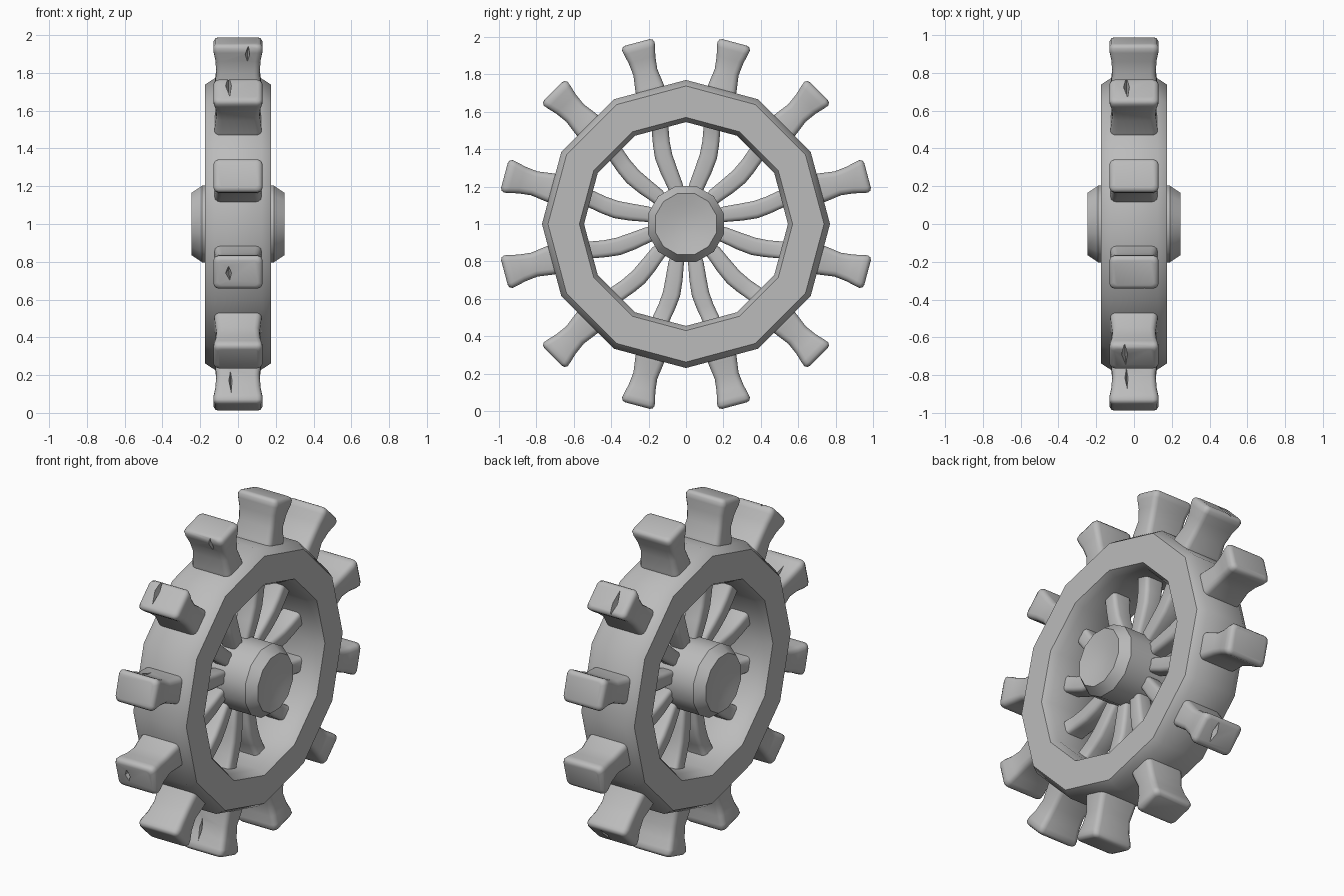
import bpy, bmesh, math
from mathutils import Vector

cube = bpy.data.objects.get("Cube")
if cube:
    bpy.data.objects.remove(cube, do_unlink=True)

grey = bpy.data.materials.new("light grey")
grey.use_nodes = True
grey.diffuse_color = (0.5, 0.5, 0.5, 1)
bsdf = next(n for n in grey.node_tree.nodes if n.type == 'BSDF_PRINCIPLED')
bsdf.inputs["Base Color"].default_value = (0.5, 0.5, 0.5, 1)
CENTRE = Vector((0, 0, 1))


def finish(bm, name):
    bmesh.ops.recalc_face_normals(bm, faces=bm.faces[:])
    me = bpy.data.meshes.new(name)
    bm.to_mesh(me)
    bm.free()
    ob = bpy.data.objects.new(name, me)
    bpy.context.collection.objects.link(ob)
    me.materials.append(grey)
    return ob


def activate(ob):
    bpy.ops.object.select_all(action='DESELECT')
    ob.select_set(True)
    bpy.context.view_layer.objects.active = ob


def smooth(ob, degrees):
    activate(ob)
    bpy.ops.object.shade_smooth_by_angle(angle=math.radians(degrees))


def revolve(name, profile, start, closed):
    """Spin (x, radius) points in 12 steps around the wheel axis."""
    bm = bmesh.new()
    a = math.radians(start)
    vs = [bm.verts.new((x, r * math.cos(a), 1 + r * math.sin(a))) for x, r in profile]
    pairs = list(zip(vs, vs[1:])) + ([(vs[-1], vs[0])] if closed else [])
    es = [bm.edges.new(p) for p in pairs]
    bmesh.ops.spin(bm, geom=vs + es, cent=CENTRE, axis=(1, 0, 0),
                   angle=math.tau, steps=12)
    bmesh.ops.remove_doubles(bm, verts=bm.verts[:], dist=1e-4)
    ob = finish(bm, name)
    smooth(ob, 33)
    return ob


def place(a, x, r, t):
    """Spoke coordinates (across, outward, sideways) to world."""
    return (x, r * math.cos(a) - t * math.sin(a), 1 + r * math.sin(a) + t * math.cos(a))


def rounded_section(w, h, k):
    """Rounded rectangle, half sizes w and h, corner radius k."""
    pts = []
    for i, (sx, sy) in enumerate(((1, 1), (-1, 1), (-1, -1), (1, -1))):
        for j in range(4):
            b = math.radians(90 * i + 30 * j)
            pts.append((sx * (w - k) + k * math.cos(b), sy * (h - k) + k * math.sin(b)))
    return pts


# Rim with chamfered edges
half_rim = [(0.125, 0.77), (0.175, 0.738), (0.175, 0.57), (0.13, 0.545)]
revolve("rim", half_rim + [(-x, r) for x, r in reversed(half_rim)], 0, True)

# Hub with dished ends
half_hub = [(0.222, 0.0), (0.227, 0.06), (0.235, 0.115), (0.247, 0.17), (0.19, 0.21)]
revolve("hub", half_hub + [(-x, r) for x, r in reversed(half_hub)], 15, False)

# Spoke stations: radius, half width across, half width sideways, corner, sway
STATIONS = [
    (0.14, 0.045, 0.036, 0.020, 0.00), (0.22, 0.050, 0.042, 0.022, 0.004),
    (0.30, 0.054, 0.046, 0.024, 0.015), (0.38, 0.056, 0.047, 0.024, 0.022),
    (0.45, 0.058, 0.046, 0.024, 0.016), (0.54, 0.062, 0.046, 0.022, 0.00),
    (0.60, 0.090, 0.060, 0.025, 0.00), (0.68, 0.128, 0.084, 0.030, 0.00),
    (0.76, 0.124, 0.077, 0.030, 0.00), (0.84, 0.115, 0.066, 0.030, 0.00),
    (0.91, 0.120, 0.074, 0.030, 0.00), (0.96, 0.130, 0.086, 0.030, 0.00),
    (0.985, 0.130, 0.090, 0.028, 0.00), (1.0, 0.121, 0.082, 0.024, 0.00),
    (1.005, 0.105, 0.067, 0.018, 0.00)]

# Cracks: spoke angle -> face (end or side sign), x position, extent
CRACKS = {105: (1, 0.05, 0.87, 1.03), 135: ('end', -0.05, -0.13, 0.07),
          165: (-1, -0.04, 0.74, 0.98), 195: ('end', -0.05, -0.05, 0.05),
          255: (-1, -0.04, 0.75, 1.0), 45: ('end', -0.04, -0.12, 0.08),
          315: ('end', 0.03, -0.07, 0.09)}


def crack_cutter(a, face, x, lo, hi):
    """Thin pyramid pointing into a handle."""
    mid = (lo + hi) / 2
    diamond = [(x - 0.02, mid), (x, lo), (x + 0.02, mid), (x + 0.008, hi)]
    if face == 'end':
        base = [(px, 1.03, q) for px, q in diamond]
        apex = (x, 0.92, mid)
    else:
        base = [(px, q, face * 0.12) for px, q in diamond]
        apex = (x, mid, face * 0.03)
    bm = bmesh.new()
    vs = [bm.verts.new(place(a, *p)) for p in base]
    tip = bm.verts.new(place(a, *apex))
    bm.faces.new(vs)
    for i in range(4):
        bm.faces.new((vs[i], vs[(i + 1) % 4], tip))
    cutter = finish(bm, "crack_cutter")
    cutter.hide_render = True
    return cutter


# Twelve spokes that continue through the rim as flared handles
for n in range(12):
    deg = 15 + 30 * n
    a = math.radians(deg)
    side = -1 if math.cos(a) > 0 else 1
    bm = bmesh.new()
    rings = [[bm.verts.new(place(a, x, r, t + side * sway))
              for x, t in rounded_section(w, h, k)]
             for r, w, h, k, sway in STATIONS]
    for low, high in zip(rings, rings[1:]):
        for i in range(16):
            j = (i + 1) % 16
            bm.faces.new((low[i], low[j], high[j], high[i]))
    bm.faces.new(rings[0])
    bm.faces.new(rings[-1])
    spoke = finish(bm, f"spoke_handle_{n + 1}")
    if deg in CRACKS:
        cutter = crack_cutter(a, *CRACKS[deg])
        mod = spoke.modifiers.new("crack", 'BOOLEAN')
        mod.operation = 'DIFFERENCE'
        mod.solver = 'EXACT'
        mod.object = cutter
        activate(spoke)
        bpy.ops.object.modifier_apply(modifier=mod.name)
        bpy.data.objects.remove(cutter, do_unlink=True)
    smooth(spoke, 45)
